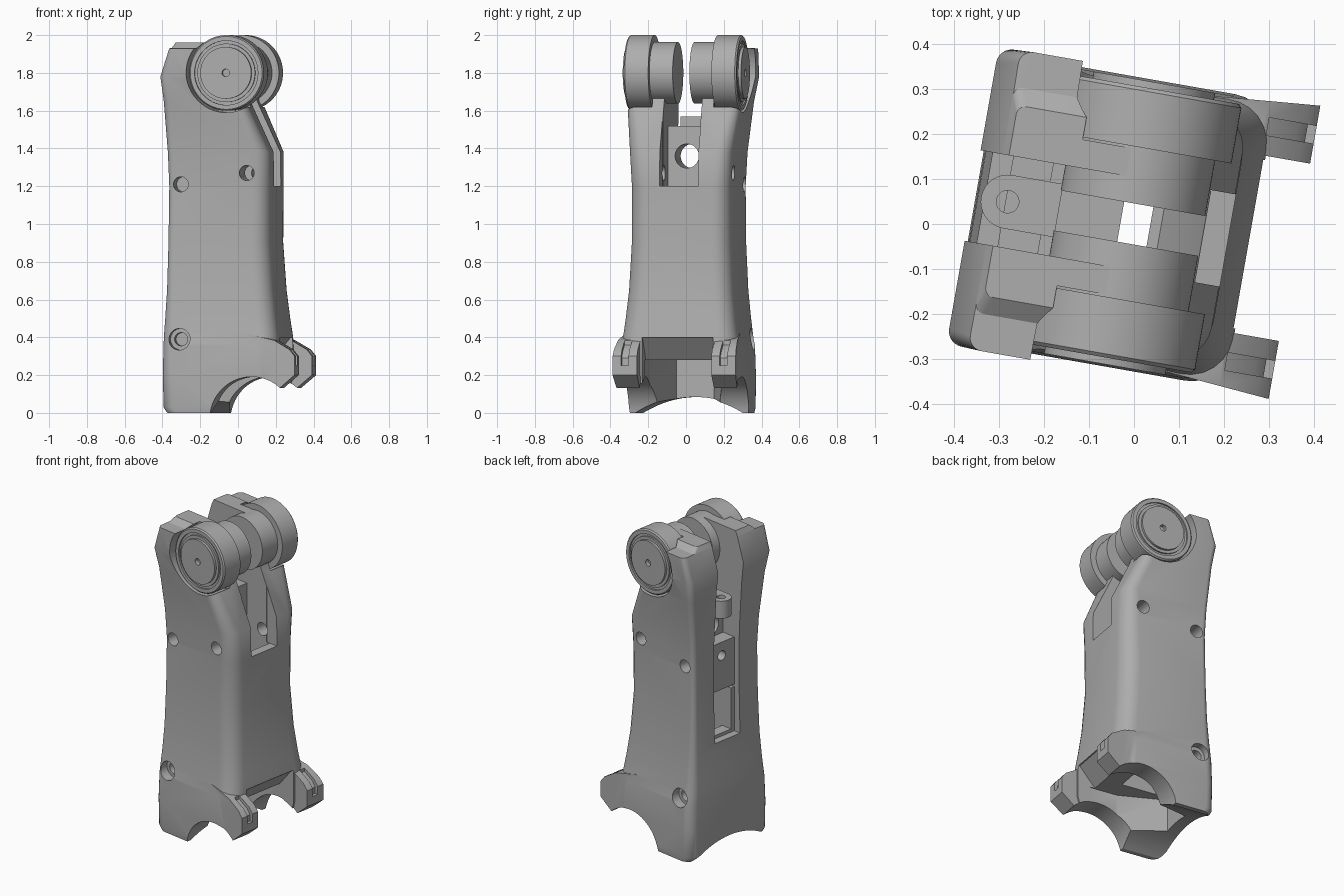
import bpy, bmesh, math
from mathutils import Matrix, Vector

cube = bpy.data.objects.get("Cube")
if cube:
    bpy.data.objects.remove(cube, do_unlink=True)

TURN = Matrix.Rotation(math.radians(-10), 4, 'Z')
AXIS_U, AXIS_Z = -0.01, 1.8   # top joint axis
parts, cutters = [], []

grey = bpy.data.materials.new("plain grey")
grey.use_nodes = True
grey.diffuse_color = (0.42, 0.42, 0.42, 1)
bsdf = next(n for n in grey.node_tree.nodes if n.type == 'BSDF_PRINCIPLED')
bsdf.inputs["Base Color"].default_value = (0.42, 0.42, 0.42, 1)
bsdf.inputs["Roughness"].default_value = 0.6


def finish(name, bm, store):
    bmesh.ops.remove_doubles(bm, verts=bm.verts, dist=1e-5)
    bmesh.ops.recalc_face_normals(bm, faces=bm.faces)
    mesh = bpy.data.meshes.new(name)
    bm.to_mesh(mesh)
    bm.free()
    mesh.materials.append(grey)
    obj = bpy.data.objects.new(name, mesh)
    bpy.context.collection.objects.link(obj)
    store.append(obj)
    return obj


def loft(name, rings, store, closed_ends=True):
    """Skin a list of equally long point loops."""
    bm = bmesh.new()
    loops = [[bm.verts.new(p) for p in ring] for ring in rings]
    n = len(loops[0])
    for a, b in zip(loops, loops[1:]):
        for i in range(n):
            j = (i + 1) % n
            bm.faces.new((a[i], a[j], b[j], b[i]))
    if closed_ends:
        bm.faces.new(loops[0])
        bm.faces.new(loops[-1])
    return finish(name, bm, store)


def prism(name, profile, y0, y1, store):
    return loft(name, [[(x, y, z) for x, z in profile] for y in (y0, y1)], store)


def slab(name, outline, z0, z1, store):
    return loft(name, [[(x, y, z) for x, y in outline] for z in (z0, z1)], store)


def box(name, x0, x1, y0, y1, z0, z1, store):
    return prism(name, [(x0, z0), (x1, z0), (x1, z1), (x0, z1)], y0, y1, store)


def cylinder(name, start, end, radius, store, sides=48):
    a, b = Vector(start), Vector(end)
    rot = (b - a).to_track_quat('Z', 'Y')
    circle = [rot @ Vector((radius * math.cos(t), radius * math.sin(t), 0))
              for t in (2 * math.pi * i / sides for i in range(sides))]
    return loft(name, [[p + c for p in circle] for c in (a, b)], store)


def rounded_ring(z, x0, x1, w, r_rear, r_front, steps=6):
    ring = []
    corners = ((x1, w, r_front, 0), (x0, w, r_rear, 90),
               (x0, -w, r_rear, 180), (x1, -w, r_front, 270))
    for x, y, r, start in corners:
        cx, cy = x - math.copysign(r, x - (x0 + x1) / 2), y - math.copysign(r, y)
        for k in range(steps + 1):
            t = math.radians(start + 90 * k / steps)
            ring.append((cx + r * math.cos(t), cy + r * math.sin(t), z))
    return ring


def boolean(obj, other, mode):
    mod = obj.modifiers.new(other.name, 'BOOLEAN')
    mod.operation, mod.solver, mod.object = mode, 'EXACT', other
    bpy.context.view_layer.update()
    graph = bpy.context.evaluated_depsgraph_get()
    mesh = bpy.data.meshes.new_from_object(obj.evaluated_get(graph))
    obj.modifiers.clear()
    obj.data = mesh
    bpy.data.objects.remove(other, do_unlink=True)


# Waisted arm body: height, rear, front, half width, rear and front corner radius
sections = [
    (0, -0.335, 0.21, 0.318, 0.06, 0.08), (0.03, -0.353, 0.22, 0.322, 0.06, 0.08),
    (0.2, -0.357, 0.262, 0.323, 0.06, 0.09), (0.36, -0.354, 0.262, 0.318, 0.06, 0.1),
    (0.42, -0.352, 0.256, 0.307, 0.055, 0.1), (0.5, -0.347, 0.245, 0.297, 0.05, 0.1),
    (0.65, -0.338, 0.228, 0.282, 0.04, 0.1), (0.9, -0.331, 0.212, 0.27, 0.03, 0.1),
    (1.2, -0.327, 0.212, 0.268, 0.03, 0.09), (1.38, -0.333, 0.21, 0.277, 0.03, 0.08),
    (1.65, -0.35, 0.085, 0.31, 0.035, 0.06), (1.78, -0.364, 0.06, 0.335, 0.035, 0.04),
    (1.93, -0.315, 0.01, 0.337, 0.03, 0.03), (1.932, -0.314, 0.005, 0.255, 0.02, 0.02),
    (1.961, -0.3, -0.01, 0.215, 0.02, 0.02)]
body = loft("arm_body", [rounded_ring(*s) for s in sections], parts)

# Clamp ears at the foot, flaring out of the body sides
ear = [(0.04, 0.4), (0.1, 0.42), (0.25, 0.385), (0.335, 0.335), (0.362, 0.3),
       (0.362, 0.2), (0.28, 0.13), (0.04, 0.13)]
for s in (-1, 1):
    boolean(body, loft("ear", [[(x, s * 0.2, z) for x, z in ear],
                               [(x, s * (0.3 + 0.085 * x), z) for x, z in ear]], []), 'UNION')

# Openings: foot arch, rear arch, hollow core, rear and front slots
cylinder("foot_arch", (0.13, -0.6, -0.035), (0.13, 0.6, -0.035), 0.226, cutters, 80)
cylinder("rear_arch", (-0.6, 0, -0.453), (-0.05, 0, -0.453), 0.537, cutters, 128)
prism("front_gap", [(0.06, -0.1), (0.15, 0.28), (0.25, 0.4), (0.6, 0.4), (0.6, -0.1)],
      -0.19, 0.19, cutters)
slab("foot_hollow", [(-0.28, -0.1), (0.0, -0.195), (0.18, -0.195),
                     (0.18, 0.195), (0.0, 0.195), (-0.28, 0.1)], -0.2, 0.28, cutters)
box("core", -0.22, 0.036, -0.075, 0.075, 0.2, 1.1, cutters)
box("lower_rear_slot", -0.31, -0.1, -0.075, 0.075, 0.71, 1.1, cutters)
box("rear_pocket", -0.6, -0.29, -0.102, 0.102, 0.69, 1.1, cutters)
prism("rear_slot", [(-0.6, 0.97), (0.06, 0.97), (0.155, 1.19),
                    (0.155, 2.3), (-0.6, 2.3)], -0.102, 0.102, cutters)
box("front_slot", 0.13, 0.6, -0.104, 0.104, 1.2, 2.3, cutters)

# Roller recesses, screw holes and ear grooves on both sides
groove = [(0.255, 0.45), (0.255, 0.36), (0.32, 0.32), (0.342, 0.29), (0.342, 0.25),
          (0.45, 0.25), (0.45, 0.45)]
for s in (-1, 1):
    cylinder("roller_recess", (AXIS_U, s * 0.165, AXIS_Z), (AXIS_U, s * 0.5, AXIS_Z),
             0.21, cutters, 80)
    for x, z, r, depth in ((-0.26, 1.21, 0.04, 0.17), (0.095, 1.27, 0.04, 0.08),
                           (-0.26, 0.39, 0.057, 0.26), (-0.26, 0.39, 0.035, 0.215)):
        cylinder("screw_hole", (x, s * depth, z), (x, s * 0.5, z), r, cutters, 32)
    prism("ear_groove", groove, s * 0.245, s * 0.285, cutters)
for c in cutters:
    boolean(body, c, 'DIFFERENCE')

# Inner crosspiece with a sight hole, shelf with a screw hole, rounded tab
crosspiece = box("crosspiece", -0.2, -0.03, -0.11, 0.11, 1.0, 1.52, parts)
boolean(crosspiece, cylinder("sight_hole", (-0.5, 0, 1.36), (0.2, 0, 1.36), 0.064, []),
        'DIFFERENCE')
shelf = box("inner_shelf", -0.29, -0.035, -0.108, 0.108, 0.985, 1.285, parts)
boolean(shelf, cylinder("shelf_hole", (-0.5, 0, 1.2), (-0.2, 0, 1.2), 0.03, [], 24),
        'DIFFERENCE')
outline = [(-0.17, -0.06), (-0.17, 0.06)] + [
    (-0.285 - 0.06 * math.sin(t), 0.06 * math.cos(t))
    for t in (math.pi * i / 16 for i in range(17))]
tab = slab("screw_tab", outline, 1.46, 1.57, parts)
boolean(tab, cylinder("tab_hole", (-0.285, 0, 1.3), (-0.285, 0, 1.8), 0.025, [], 24),
        'DIFFERENCE')

# Stepped rollers, turned from a radius and depth profile
turned = [(0.0, 0.045), (0.163, 0.045), (0.163, 0.17), (0.2, 0.17), (0.2, 0.295),
          (0.193, 0.303), (0.17, 0.303), (0.17, 0.293), (0.155, 0.293), (0.155, 0.303),
          (0.137, 0.303), (0.137, 0.318), (0.02, 0.318), (0.02, 0.295), (0.0, 0.295)]
for side, s in (("front", -1), ("rear", 1)):
    rings = [[(AXIS_U + r * math.cos(t), s * d, AXIS_Z + r * math.sin(t))
              for t in (2 * math.pi * i / 80 for i in range(80))]
             for r, d in turned]
    loft(side + "_roller", rings, parts, closed_ends=False)

# Turn the whole assembly and shade
bpy.ops.object.select_all(action='DESELECT')
for obj in parts:
    obj.data.transform(TURN)
    obj.select_set(True)
bpy.context.view_layer.objects.active = body
bpy.ops.object.shade_smooth_by_angle(angle=math.radians(28))
